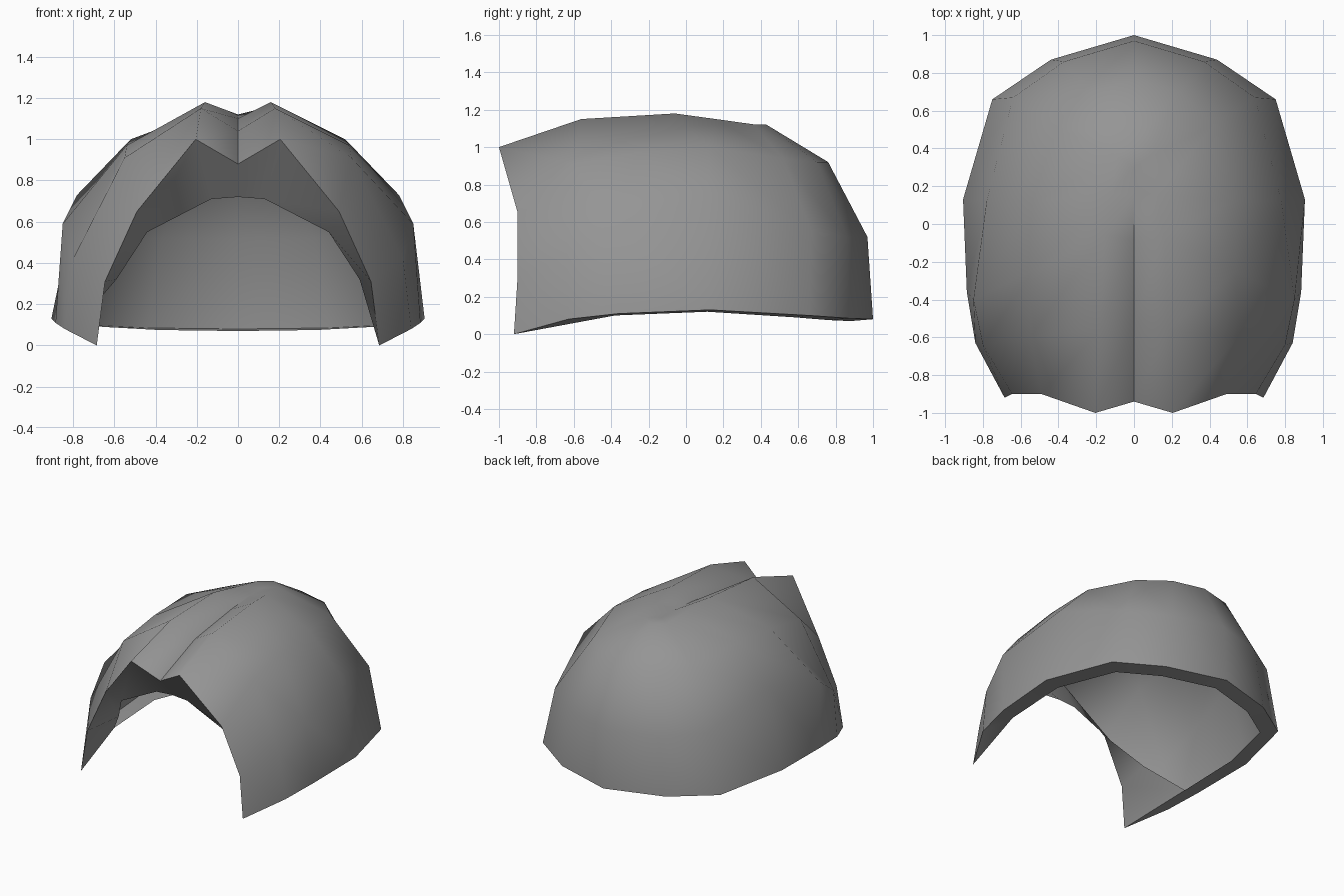
import bpy, bmesh, math

if "Cube" in bpy.data.objects:
    bpy.data.objects.remove(bpy.data.objects["Cube"])

# Half of the outer shell: columns from front edge to back,
# each running rim, side, shoulder, ridge, centre line
OUTER = [
    [(.685, -.92, 0), (.645, -.90, .31), (.49, -.90, .65), (.205, -1, 1.0), (0, -.94, .88)],
    [(.84, -.63, .08), (.80, -.64, .42), (.55, -.60, .91), (.18, -.56, 1.15), (0, -.52, 1.04)],
    [(.885, -.36, .11), (.85, -.40, .59), (.54, -.25, .97), (.16, -.06, 1.18), (0, -.08, 1.10)],
    [(.905, .13, .13), (.78, .12, .73), (.52, .12, 1.0), (.12, .16, 1.15), (0, .16, 1.12)],
    [(.75, .66, .10), (.64, .67, .55), (.42, .52, .94), (.09, .36, 1.122), (0, .30, 1.12)],
    [(.44, .87, .085), (.37, .86, .52), (.24, .70, .92), (0, .43, 1.12), (0, .43, 1.12)],
    [(0, 1, .08), (0, .97, .52), (0, .76, .92), (0, .43, 1.12), (0, .43, 1.12)],
]
# Free inner edge of the bevel around the front opening
OPENING = [(.78, -.38, .10), (.59, -.60, .32), (.44, -.78, .55), (.13, -.80, .71), (0, -.80, .72)]


def face(bm, pts, s):
    uniq = []
    for x, y, z in pts:
        p = (x * s, y, z)
        if p not in uniq:
            uniq.append(p)
    if len(uniq) > 2:
        # reversed on the mirrored side so normals point outwards
        bm.faces.new([bm.verts.new(p) for p in uniq[::s]])


bm = bmesh.new()
columns = OUTER[::-1] + [OPENING]
rim = [c[0] for c in OUTER]
lip = [OPENING[0]] + [(x * .87, y * .88, z - .01) for x, y, z in rim[3:]]
for s in (1, -1):
    # outer shell and front bevel
    for a, b in zip(columns, columns[1:]):
        for j in range(4):
            face(bm, [a[j], a[j + 1], b[j + 1], b[j]], s)
    # folded-in bottom rim
    face(bm, [rim[0], OPENING[0], rim[1]], s)
    face(bm, [rim[1], OPENING[0], rim[2]], s)
    for i in range(4):
        face(bm, [rim[i + 2], lip[i], lip[i + 1], rim[i + 3]], s)
bmesh.ops.remove_doubles(bm, verts=bm.verts, dist=.001)
bmesh.ops.recalc_face_normals(bm, faces=bm.faces)
# keep the outside facing outwards: the face nearest the back wall looks to +y
bm.normal_update()
back = max(bm.faces, key=lambda f: f.calc_center_median().y + f.calc_center_median().z)
if back.normal.z < 0:
    bmesh.ops.reverse_faces(bm, faces=bm.faces)
mesh = bpy.data.meshes.new("cap_shell")
bm.to_mesh(mesh)
bm.free()

shell = bpy.data.objects.new("cap_shell", mesh)
bpy.context.collection.objects.link(shell)
grey = bpy.data.materials.new("mid_grey")
grey.diffuse_color = (.3, .3, .3, 1)
grey.use_nodes = True
grey.node_tree.nodes["Principled BSDF"].inputs["Base Color"].default_value = grey.diffuse_color
mesh.materials.append(grey)

# smooth surface with sharp rim and parting, soft ridges beside the parting
bpy.context.view_layer.objects.active = shell
shell.select_set(True)
bpy.ops.object.shade_smooth_by_angle(angle=math.radians(50))
for e in mesh.edges:
    a, b = (mesh.vertices[i].co for i in e.vertices)
    if min(a.z, b.z) > .85 and abs(a.y - b.y) > .1:
        if abs(a.x) + abs(b.x) < .01:
            e.use_edge_sharp = max(a.y, b.y) < .2
        elif a.x * b.x > 0 and max(abs(a.x), abs(b.x)) < .22:
            e.use_edge_sharp = False
